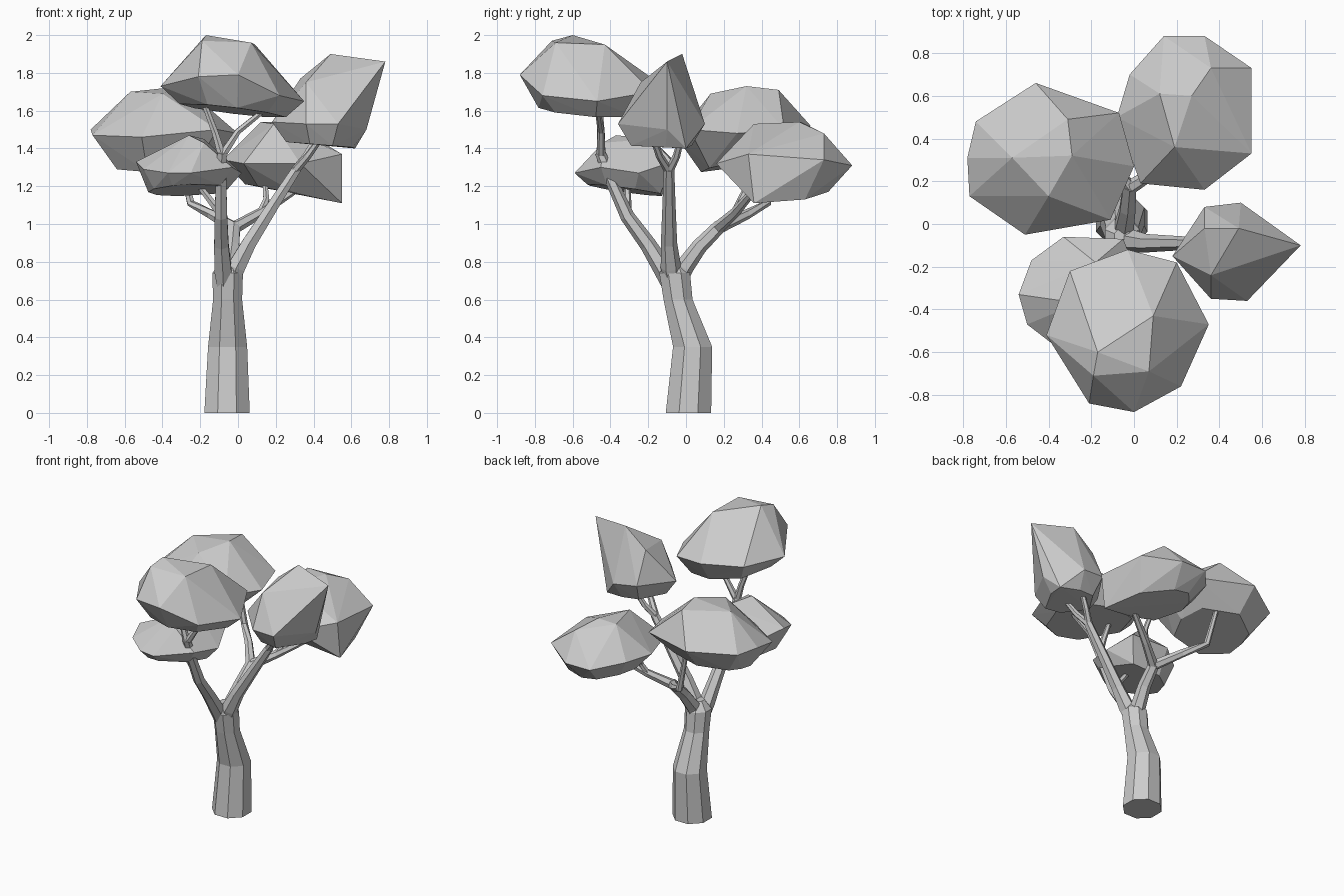
import bpy, bmesh, math
from mathutils import Vector


def finish(bm, name):
    bmesh.ops.recalc_face_normals(bm, faces=bm.faces)
    mesh = bpy.data.meshes.new(name)
    bm.to_mesh(mesh)
    bm.free()
    obj = bpy.data.objects.new(name, mesh)
    bpy.context.collection.objects.link(obj)
    return obj


def limb(name, path, sides=6, flat=False):
    """Tapered low-poly tube through (x, y, z, radius) stations."""
    bm = bmesh.new()
    pts = [Vector(p[:3]) for p in path]
    rings = []
    for i, p in enumerate(pts):
        t = pts[min(i + 1, len(pts) - 1)] - pts[max(i - 1, 0)]
        if flat:
            t = Vector((0, 0, 1))
        t.normalize()
        u = (Vector((1, 0, 0)) - t * t.x).normalized()
        v = t.cross(u)
        r = path[i][3]
        angles = [2 * math.pi * (k + 0.5) / sides for k in range(sides)]
        rings.append([bm.verts.new(p + r * (u * math.cos(a) + v * math.sin(a))) for a in angles])
    for a, b in zip(rings, rings[1:]):
        for k in range(sides):
            n = (k + 1) % sides
            bm.faces.new((a[k], a[n], b[n], b[k]))
    bm.faces.new(rings[0][::-1])
    bm.faces.new(rings[-1])
    return finish(bm, name)


def canopy(name, rim, crown, floor, tilt=(0, 0)):
    """Faceted leaf mass: hull of a rim, crown points and a shrunken, tilted floor (scale, z)."""
    bm = bmesh.new()
    c = sum((Vector(p) for p in rim), Vector()) / len(rim)
    for p in rim + crown:
        bm.verts.new(p)
    for p in rim:
        dx, dy = (p[0] - c.x) * floor[0], (p[1] - c.y) * floor[0]
        bm.verts.new((c.x + dx, c.y + dy, floor[1] + dx * tilt[0] + dy * tilt[1]))
    bmesh.ops.convex_hull(bm, input=bm.verts)
    bmesh.ops.delete(bm, geom=[v for v in bm.verts if not v.link_faces], context='VERTS')
    return finish(bm, name)


# Trunk
limb("trunk", [(-0.058, 0.013, 0, 0.13), (-0.055, 0.035, 0.35, 0.112),
               (-0.055, -0.042, 0.6, 0.083), (-0.055, -0.06, 0.74, 0.088),
               (-0.055, -0.06, 0.80, 0.04)], sides=8, flat=True)

# Front limb with its twigs
limb("front_limb", [(-0.075, -0.07, 0.62, 0.03), (-0.08, -0.12, 0.76, 0.052), (-0.088, -0.20, 0.89, 0.044),
                    (-0.09, -0.31, 1.04, 0.038), (-0.09, -0.40, 1.24, 0.032), (-0.085, -0.455, 1.38, 0.028)])
limb("front_twig_left", [(-0.085, -0.45, 1.36, 0.024), (-0.12, -0.45, 1.48, 0.02), (-0.18, -0.46, 1.64, 0.016)])
limb("front_twig_right", [(-0.085, -0.45, 1.36, 0.024), (0.0, -0.45, 1.49, 0.018), (0.16, -0.47, 1.62, 0.014)])
limb("front_twig_low", [(-0.09, -0.31, 1.05, 0.024), (-0.15, -0.31, 1.13, 0.02), (-0.22, -0.31, 1.22, 0.016)])

# Right limb with its twigs
limb("right_limb", [(-0.05, -0.07, 0.64, 0.03), (-0.01, -0.08, 0.77, 0.054), (0.06, -0.09, 0.90, 0.043),
                    (0.2, -0.09, 1.12, 0.034), (0.31, -0.09, 1.29, 0.028)])
limb("right_twig_front", [(0.30, -0.09, 1.28, 0.024), (0.37, -0.14, 1.36, 0.02), (0.45, -0.18, 1.47, 0.015)])
limb("right_twig_back", [(0.30, -0.09, 1.28, 0.024), (0.36, -0.05, 1.36, 0.02), (0.43, -0.02, 1.48, 0.015)])

# Back limb, splitting to the two rear leaf masses
limb("back_limb", [(-0.05, -0.05, 0.64, 0.03), (-0.045, -0.01, 0.77, 0.05),
                   (-0.03, 0.07, 0.88, 0.042), (-0.02, 0.18, 0.99, 0.036)])
limb("back_right_branch", [(-0.02, 0.17, 0.98, 0.034), (0.12, 0.26, 1.06, 0.027), (0.32, 0.37, 1.19, 0.018)])
limb("back_right_twig", [(0.12, 0.26, 1.06, 0.022), (0.15, 0.29, 1.13, 0.018), (0.14, 0.35, 1.25, 0.014)])
limb("back_left_branch", [(-0.02, 0.17, 0.98, 0.034), (-0.14, 0.32, 1.05, 0.027),
                          (-0.25, 0.43, 1.11, 0.022), (-0.31, 0.45, 1.36, 0.016)])

# Leaf masses
canopy("top_front_leaves",
       [(-0.41, -0.52, 1.73), (-0.30, -0.22, 1.74), (-0.03, -0.12, 1.73), (0.20, -0.18, 1.70),
        (0.35, -0.47, 1.65), (0.22, -0.76, 1.68), (0, -0.88, 1.79), (-0.21, -0.84, 1.78)],
       [(-0.17, -0.60, 2.0), (0.09, -0.43, 1.95), (-0.19, -0.71, 1.97), (0.07, -0.69, 1.96)],
       (0.74, 1.60), (-0.12, -0.06))
canopy("back_left_leaves",
       [(-0.46, 0.66, 1.52), (-0.07, 0.52, 1.5), (0, 0.27, 1.48), (-0.11, 0.02, 1.5),
        (-0.51, -0.05, 1.46), (-0.77, 0.13, 1.47), (-0.78, 0.31, 1.5), (-0.74, 0.48, 1.5)],
       [(-0.57, 0.31, 1.70), (-0.31, 0.49, 1.71), (-0.29, 0.32, 1.73), (-0.4, 0.13, 1.69)],
       (0.62, 1.32), (0.05, 0.2))
canopy("back_right_leaves",
       [(0.14, 0.88, 1.31), (0.33, 0.88, 1.31), (0.55, 0.73, 1.34), (0.55, 0.33, 1.37),
        (0.33, 0.16, 1.32), (0.03, 0.19, 1.32), (-0.08, 0.50, 1.34), (-0.02, 0.70, 1.34)],
       [(0.12, 0.61, 1.54), (0.27, 0.60, 1.54), (0.19, 0.36, 1.53), (0.36, 0.73, 1.48),
        (0.55, 0.36, 1.11), (0.48, 0.63, 1.13)],
       (0.62, 1.18), (-0.16, 0))
canopy("right_leaves",
       [(0.18, -0.15, 1.54), (0.33, 0.08, 1.55), (0.50, 0.10, 1.53),
        (0.68, -0.10, 1.50), (0.53, -0.36, 1.53), (0.36, -0.35, 1.53)],
       [(0.78, -0.10, 1.86), (0.49, -0.02, 1.90), (0.36, -0.24, 1.75), (0.33, -0.02, 1.77), (0.62, 0, 1.40)],
       (0.7, 1.42), (-0.08, 0))
canopy("low_front_leaves",
       [(-0.33, -0.06, 1.33), (-0.05, -0.07, 1.33), (0.02, -0.25, 1.27), (-0.03, -0.45, 1.30),
        (-0.25, -0.59, 1.27), (-0.37, -0.57, 1.27), (-0.50, -0.47, 1.29), (-0.54, -0.33, 1.33), (-0.48, -0.17, 1.3)],
       [(-0.26, -0.37, 1.47), (-0.18, -0.18, 1.45), (-0.18, -0.44, 1.43)],
       (0.75, 1.18), (0.06, -0.15))
